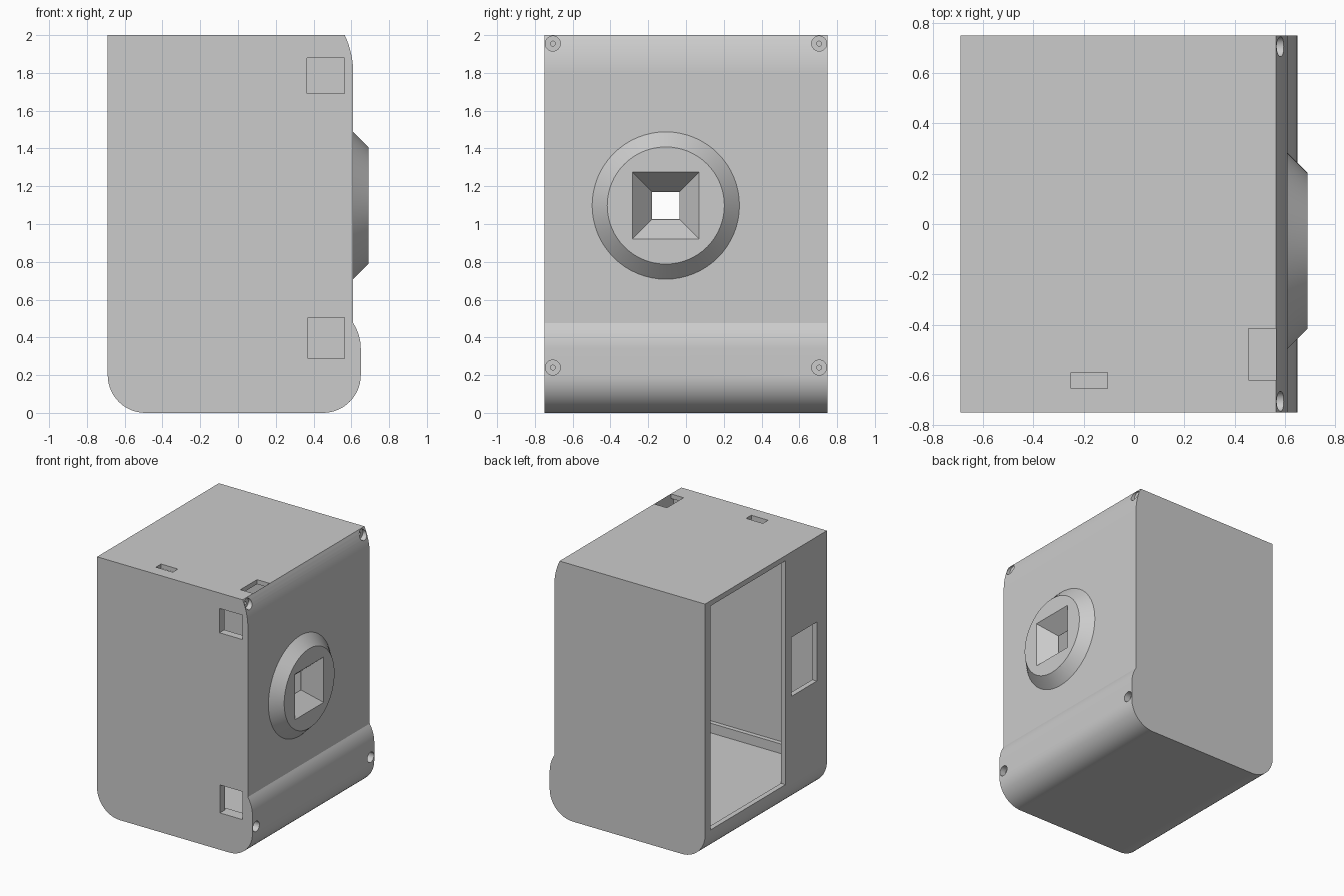
import bpy, bmesh
from math import radians, cos, sin, sqrt
from mathutils import Matrix, Vector

cube = bpy.data.objects.get("Cube")
if cube:
    bpy.data.objects.remove(cube, do_unlink=True)

grey = bpy.data.materials.new("light_grey")
grey.use_nodes = True
colour = (0.6, 0.6, 0.6, 1)
grey.diffuse_color = colour
grey.node_tree.nodes["Principled BSDF"].inputs["Base Color"].default_value = colour


def finish(name, bm):
    bmesh.ops.recalc_face_normals(bm, faces=bm.faces)
    mesh = bpy.data.meshes.new(name)
    bm.to_mesh(mesh)
    bm.free()
    mesh.materials.append(grey)
    ob = bpy.data.objects.new(name, mesh)
    bpy.context.collection.objects.link(ob)
    return ob


def box(name, x, y, z):
    bm = bmesh.new()
    bmesh.ops.create_cube(bm, size=1)
    for v in bm.verts:
        v.co = Vector([(r[0] + r[1]) / 2 + c * (r[1] - r[0]) for c, r in zip(v.co, (x, y, z))])
    return finish(name, bm)


def cone_x(name, x, y, z, r, sides, turn=0):
    """Cone frustum along x, from x[0] with radius r[0] to x[1] with radius r[1]."""
    bm = bmesh.new()
    place = (Matrix.Translation(((x[0] + x[1]) / 2, y, z))
             @ Matrix.Rotation(radians(90), 4, 'Y') @ Matrix.Rotation(radians(turn), 4, 'Z'))
    bmesh.ops.create_cone(bm, cap_ends=True, segments=sides, radius1=r[0], radius2=r[1],
                          depth=x[1] - x[0], matrix=place)
    return finish(name, bm)


def apply_modifiers(ob):
    deps = bpy.context.evaluated_depsgraph_get()
    new = bpy.data.meshes.new_from_object(ob.evaluated_get(deps))
    ob.modifiers.clear()
    ob.data = new


def combine(ob, tool, op):
    mod = ob.modifiers.new("bool", 'BOOLEAN')
    mod.operation, mod.solver, mod.object = op, 'EXACT', tool
    apply_modifiers(ob)
    bpy.data.objects.remove(tool, do_unlink=True)


def cut(ob, tool):
    combine(ob, tool, 'DIFFERENCE')


def arc(cx, cz, r, a, b, n):
    angles = [radians(a + (b - a) * i / n) for i in range(n + 1)]
    return [(cx + r * cos(t), cz + r * sin(t)) for t in angles]


# Outer case: side profile extruded along y
profile = ([(-0.69, 2)] + arc(-0.49, 0.2, 0.2, 180, 270, 14)
           + arc(0.45, 0.2, 0.2, 270, 360, 14)
           + arc(0.402, 0.34, 0.248, 0, 33, 8)
           + arc(0.143, 1.8, 0.467, 0, 25.4, 8))
bm = bmesh.new()
face = bm.faces.new([bm.verts.new((x, -0.75, z)) for x, z in profile])
side = bmesh.ops.extrude_face_region(bm, geom=[face])
bmesh.ops.translate(bm, vec=(0, 1.5, 0),
                    verts=[v for v in side["geom"] if isinstance(v, bmesh.types.BMVert)])
case = finish("case", bm)

# Hollow inside and the screw posts along its corners
FLOOR, CEILING = 0.21, 1.965
cut(case, box("cavity", (-0.65, 0.565), (-0.69, 0.69), (FLOOR, CEILING)))
for s in (-1, 1):
    for z in ((0.15, 0.285), (1.91, 1.98)):
        combine(case, box("post", (-0.67, 0.57), sorted((s * 0.655, s * 0.72)), z), 'UNION')

# Lens ring with a square funnel through the wall
LY, LZ = -0.107, 1.098
combine(case, cone_x("lens_ring", (0.59, 0.69), LY, LZ, (0.41, 0.31), 64), 'UNION')
cut(case, box("lens_hole", (0.5, 0.57), (LY - 0.072, LY + 0.072), (LZ - 0.072, LZ + 0.072)))
cut(case, cone_x("funnel", (0.566, 0.7), LY, LZ, (0.073 * sqrt(2), 0.1855 * sqrt(2)), 4, 45))

# Back opening and small back window
cut(case, box("back_opening", (-0.8, -0.64), (-0.24, 0.685), (FLOOR + 0.005, CEILING - 0.005)))
cut(case, box("back_window", (-0.8, -0.6), (-0.625, -0.316), (0.875, 1.335)))

# Windows in the front wall
cut(case, box("upper_window", (0.365, 0.564), (-0.8, -0.6), (1.69, 1.88)))
cut(case, box("lower_window", (0.37, 0.564), (-0.8, -0.6), (0.287, 0.505)))

# Slots in the top
cut(case, box("button_slot", (0.455, 0.564), (-0.62, -0.415), (1.9, 2.1)))
cut(case, box("small_slot", (-0.25, -0.105), (-0.654, -0.59), (1.9, 2.1)))

# Counterbored screw holes
for y in (-0.705, 0.705):
    for z, seat in ((0.24, 0.6), (1.955, 0.555)):
        cut(case, cone_x("bore", (seat, 0.8), y, z, (0.04, 0.04), 24))
        cut(case, cone_x("pilot", (0.35, 0.8), y, z, (0.013, 0.013), 16))

# Smooth shading with crisp edges
bpy.ops.object.select_all(action='DESELECT')
case.select_set(True)
bpy.context.view_layer.objects.active = case
bpy.ops.object.shade_smooth_by_angle(angle=radians(30))
weighted = case.modifiers.new("weighted", 'WEIGHTED_NORMAL')
weighted.keep_sharp = True
